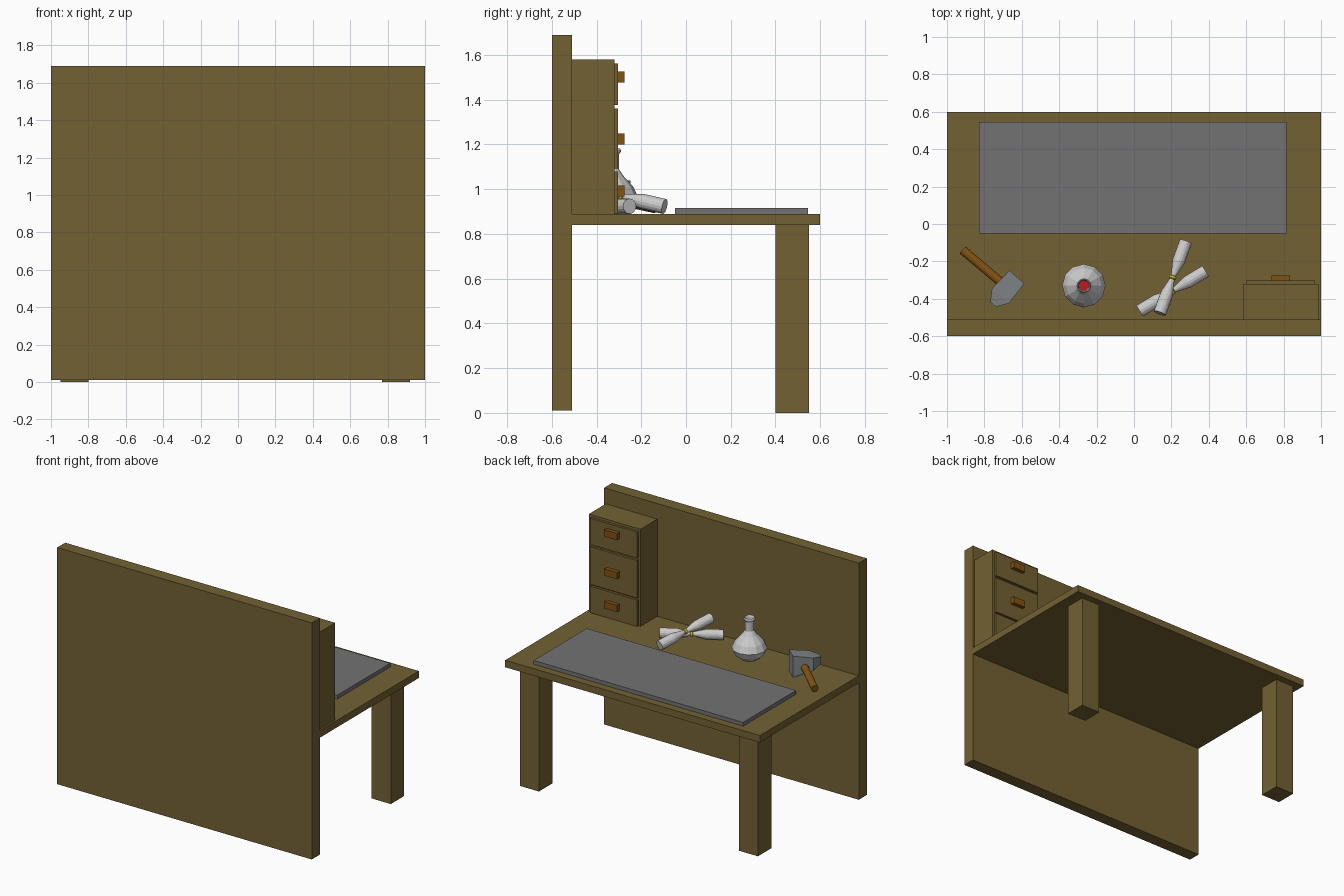
import bpy, bmesh, math
from mathutils import Vector

if "Cube" in bpy.data.objects:
    bpy.data.objects.remove(bpy.data.objects["Cube"])


def material(name, rgb):
    m = bpy.data.materials.new(name)
    m.diffuse_color = (*rgb, 1)
    m.use_nodes = True
    m.node_tree.nodes["Principled BSDF"].inputs["Base Color"].default_value = m.diffuse_color
    return m


wood = material("wood", (0.17, 0.12, 0.033))
brown = material("handle_brown", (0.22, 0.085, 0.006))
slate = material("mat_grey", (0.17, 0.17, 0.17))
steel = material("steel", (0.23, 0.25, 0.26))
red = material("red_liquid", (0.5, 0.01, 0.015))
yellow = material("yellow_tie", (0.6, 0.5, 0.03))


def finish(name, bm, mat=None):
    bmesh.ops.recalc_face_normals(bm, faces=bm.faces)
    me = bpy.data.meshes.new(name)
    bm.to_mesh(me)
    bm.free()
    ob = bpy.data.objects.new(name, me)
    bpy.context.collection.objects.link(ob)
    if mat:
        me.materials.append(mat)
    return ob


def box(name, x, y, z, mat):
    bm = bmesh.new()
    bmesh.ops.create_cube(bm, size=1)
    for v in bm.verts:
        v.co = [(a + b) / 2 + c * (b - a) for (a, b), c in zip((x, y, z), v.co)]
    return finish(name, bm, mat)


def loft(name, rings, mat, cap_end=True):
    """Skin a list of equal-sized rings of points, capped at the ends."""
    bm = bmesh.new()
    vs = [[bm.verts.new(p) for p in r] for r in rings]
    n = len(vs[0])
    for a, b in zip(vs, vs[1:]):
        for i in range(n):
            bm.faces.new((a[i], a[(i + 1) % n], b[(i + 1) % n], b[i]))
    bm.faces.new(vs[0][::-1])
    if cap_end:
        bm.faces.new(vs[-1])
    return finish(name, bm, mat)


def lathe(name, start, end, profile, sides, mat=None, cap_end=True):
    """Revolve (radius, fraction along the axis) points about start-end."""
    start, end = Vector(start), Vector(end)
    q = (end - start).to_track_quat('Z', 'Y')
    rings = []
    for r, t in profile:
        c = start.lerp(end, t)
        rings.append([c + q @ Vector((r * math.cos(a), r * math.sin(a), 0))
                      for a in (math.tau * i / sides for i in range(sides))])
    return loft(name, rings, mat, cap_end)


# Bench: panel, top, legs, work mat
box("back_panel", (-1, 1), (-0.6, -0.51), (0.01, 1.69), wood)
box("table_top", (-1, 1), (-0.51, 0.6), (0.84, 0.89), wood)
for side, x in (("left", -0.95), ("right", 0.77)):
    box(side + "_leg", (x, x + 0.15), (0.4, 0.55), (0, 0.84), wood)
box("work_mat", (-0.83, 0.815), (-0.05, 0.545), (0.89, 0.917), slate)

# Drawer cabinet
box("drawer_cabinet", (0.582, 0.987), (-0.51, -0.32), (0.89, 1.58), wood)
for i, (z0, z1, h) in enumerate(((0.892, 1.08, 0.992), (1.093, 1.36, 1.225),
                                 (1.377, 1.562, 1.502))):
    box(f"drawer_front_{i}", (0.598, 0.967), (-0.32, -0.303), (z0, z1), wood)
    box(f"drawer_handle_{i}", (0.735, 0.835), (-0.303, -0.275),
        (h - 0.024, h + 0.024), brown)

# Round flask (open, double walled) with red liquid inside
fx, fy, fz = -0.268, -0.33, 0.89
lathe("flask", (fx, fy, fz), (fx, fy, fz + 1),
      [(0.055, 0), (0.095, 0.03), (0.116, 0.075), (0.095, 0.12), (0.05, 0.17),
       (0.03, 0.2), (0.03, 0.265), (0.039, 0.278), (0.039, 0.285), (0.034, 0.292),
       (0.028, 0.275), (0.027, 0.2), (0.047, 0.168), (0.091, 0.119),
       (0.112, 0.075), (0.091, 0.033), (0.052, 0.004)], 12)
lathe("flask_liquid", (fx, fy, fz), (fx, fy, fz + 1),
      [(0.05, 0.006), (0.088, 0.035), (0.107, 0.075), (0.1, 0.09)], 12, red)

# Two crossed scrolls, each pinched by a tie
scroll = [(0.034, 0), (0.034, 0.27), (0.014, 0.47), (0.014, 0.53),
          (0.034, 0.73), (0.034, 1)]
tie = [(0.014, 0.475), (0.019, 0.485), (0.019, 0.515), (0.014, 0.525)]
for i, (a, b) in enumerate((((0.138, -0.477, 1.01), (0.276, -0.096, 0.923)),
                            ((0.03, -0.465, 0.924), (0.383, -0.252, 0.924)))):
    lathe(f"scroll_{i}", a, b, scroll, 16)
    lathe(f"scroll_tie_{i}", a, b, tie, 16, yellow)

# Hammer: tapering head along one axis, round handle across it
along, across = Vector((-0.655, -0.756, 0)), Vector((0.756, -0.655, 0))
face = Vector((-0.626, -0.283, 0))
rings = []
for d, w, z0, z1 in ((0, 0.053, 0.89, 1.04), (0.135, 0.06, 0.925, 1.015),
                     (0.194, 0.02, 0.95, 1.0)):
    c = face + along * d
    rings.append([c + across * (w * s) + Vector((0, 0, z))
                  for s, z in ((-1, z0), (1, z0), (1, z1), (-1, z1))])
loft("hammer_head", rings, steel)
lathe("hammer_handle", (-0.915, -0.14, 0.917), (-0.68, -0.338, 0.96),
      [(0.024, 0), (0.024, 1)], 12, brown)
